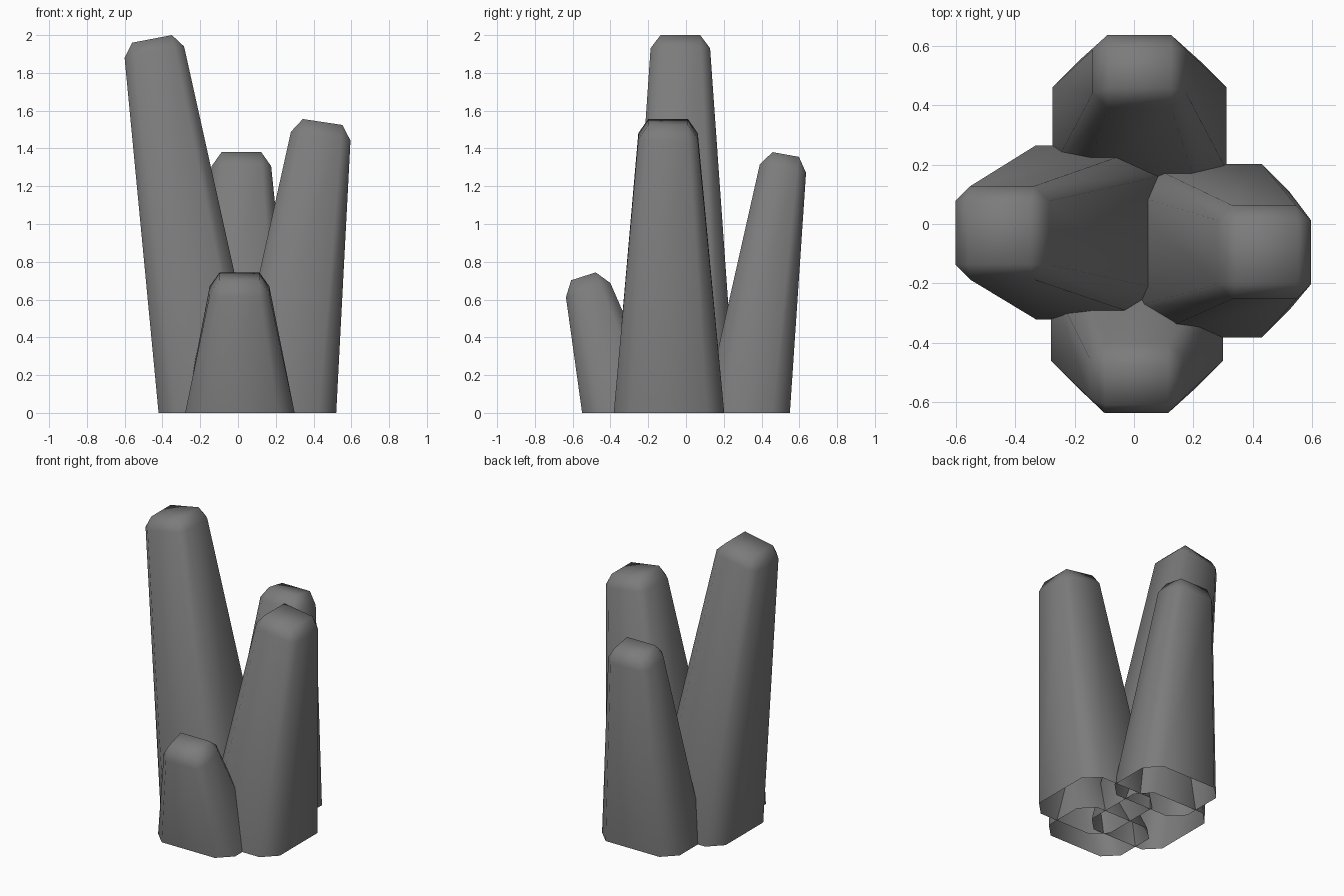
import bpy
import bmesh

cube = bpy.data.objects.get("Cube")
if cube:
    bpy.data.objects.remove(cube, do_unlink=True)

# One dark stone colour
stone = bpy.data.materials.new("dark grey stone")
stone.use_nodes = True
grey = (0.2, 0.2, 0.2, 1.0)
stone.diffuse_color = grey
stone.node_tree.nodes["Principled BSDF"].inputs["Base Color"].default_value = grey


def section(center, size, cut, slope):
    """Rectangle with cut corners, lying on a plane sloped along x and y."""
    cx, cy, cz = center
    hx, hy = size[0] / 2, size[1] / 2
    points = []
    for sx, sy in ((1, 1), (-1, 1), (-1, -1), (1, -1)):
        near_x = (sx * (hx - cut), sy * hy)
        near_y = (sx * hx, sy * (hy - cut))
        if cut == 0:
            pair = [near_x]
        elif sx * sy > 0:
            pair = [near_y, near_x]
        else:
            pair = [near_x, near_y]
        points += [(cx + x, cy + y, cz + slope[0] * x + slope[1] * y) for x, y in pair]
    return points


def column(name, base, base_size, ring, ring_size, top, slope):
    """Tapered leaning column, open underneath, with a bevelled top."""
    bm = bmesh.new()
    flat = (ring_size[0] - 0.105, ring_size[1] - 0.105)
    low = [bm.verts.new(p) for p in section((*base, 0), base_size, 0.09, (0, 0))]
    high = [bm.verts.new(p) for p in section(ring, ring_size, 0.05, slope)]
    cap = [bm.verts.new(p) for p in section(top, flat, 0, slope)]
    for i in range(8):
        j = (i + 1) % 8
        bm.faces.new((low[i], low[j], high[j], high[i]))
    for i in range(4):
        j = (i + 1) % 4
        a, b, c = high[2 * i], high[2 * i + 1], high[2 * j]
        bm.faces.new((a, b, cap[i]))
        bm.faces.new((b, c, cap[j], cap[i]))
    bm.faces.new(cap)
    for face in bm.faces:
        face.smooth = True
    mesh = bpy.data.meshes.new(name)
    bm.to_mesh(mesh)
    bm.free()
    mesh.materials.append(stone)
    obj = bpy.data.objects.new(name, mesh)
    bpy.context.collection.objects.link(obj)


# Side columns lean outwards along x
column("tall_right_column", (-0.137, -0.028), (0.567, 0.585),
       (-0.443, -0.03, 1.91), (0.315, 0.315), (-0.455, -0.03, 1.98), (0.19, 0))
column("medium_left_column", (0.234, -0.09), (0.572, 0.585),
       (0.438, -0.095, 1.465), (0.315, 0.315), (0.448, -0.095, 1.54), (-0.15, 0))

# Back and front columns lean outwards along y and are narrower in depth
column("back_column", (0.018, 0.322), (0.585, 0.456),
       (0.018, 0.513, 1.293), (0.315, 0.245), (0.018, 0.528, 1.368), (0, -0.18))
column("short_front_column", (0.01, -0.325), (0.58, 0.45),
       (0.008, -0.518, 0.65), (0.315, 0.235), (0.008, -0.543, 0.723), (0, 0.32))
